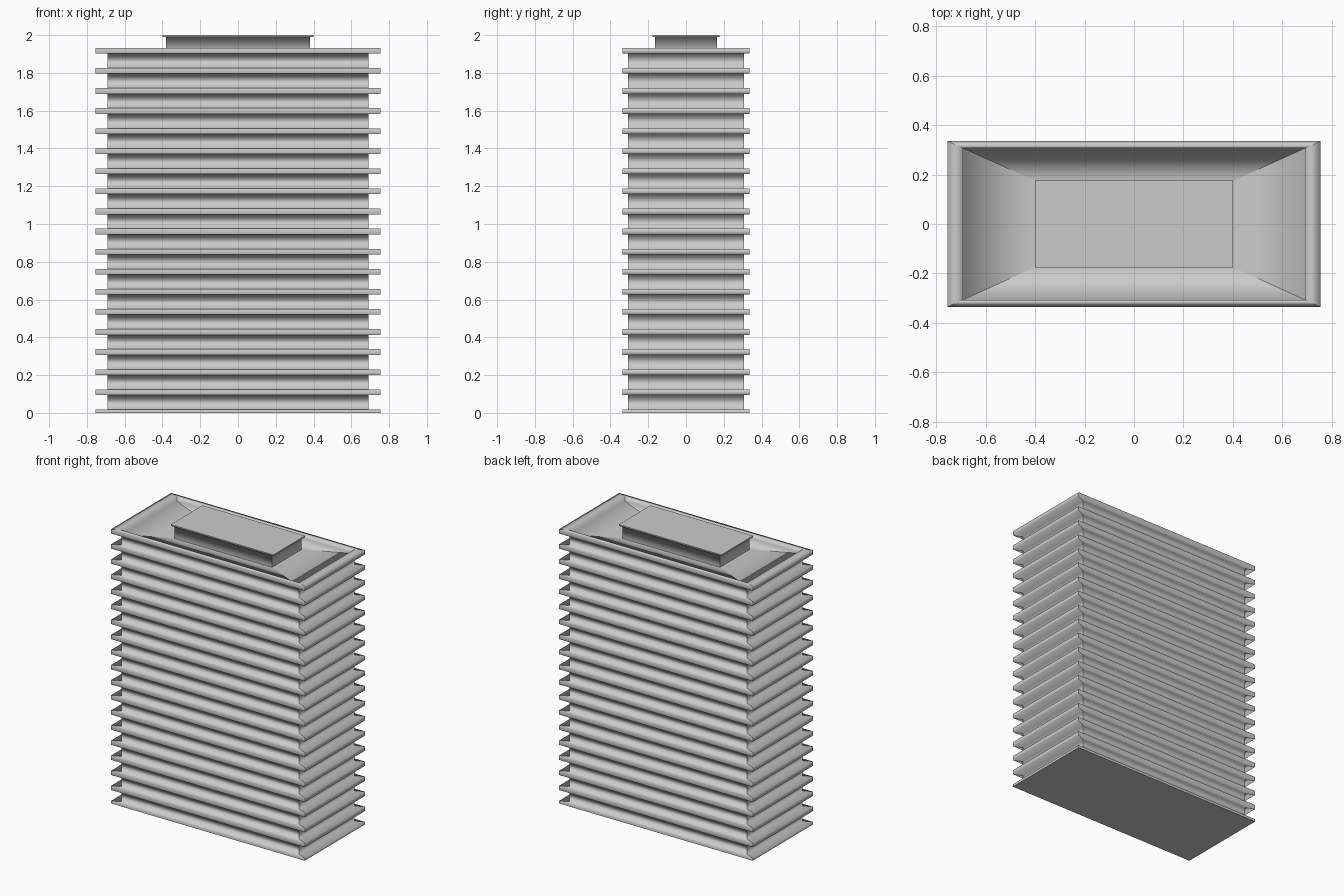
import bpy
import bmesh

if "Cube" in bpy.data.objects:
    bpy.data.objects.remove(bpy.data.objects["Cube"])


def loft(name, rings, cap_bottom=False, cap_top=False):
    """Stack rectangular rings (half_x, half_y, z); smooth along the profile, sharp at corners."""
    bm = bmesh.new()
    loops = [[bm.verts.new((sx * x, sy * y, z))
              for sx, sy in ((-1, -1), (1, -1), (1, 1), (-1, 1))]
             for x, y, z in rings]
    for a, b in zip(loops, loops[1:]):
        for i in range(4):
            j = (i + 1) % 4
            bm.faces.new((a[i], a[j], b[j], b[i]))
    ends = []
    if cap_bottom:
        ends.append(bm.faces.new(loops[0][::-1]))
    if cap_top:
        ends.append(bm.faces.new(loops[-1]))
    for f in bm.faces:
        f.smooth = True
    for a, b in zip(loops, loops[1:]):
        for i in range(4):
            bm.edges.get((a[i], b[i])).smooth = False
    for f in ends:
        for e in f.edges:
            e.smooth = False
    mesh = bpy.data.meshes.new(name)
    bm.to_mesh(mesh)
    bm.free()
    obj = bpy.data.objects.new(name, mesh)
    bpy.context.collection.objects.link(obj)
    return obj


SLAB = (0.755, 0.335)
WALL = (0.692, 0.307)
ROOM = (0.38, 0.165)
CAP = (0.40, 0.177)
FLOORS = 18
THICK = 0.03
BASE_TOP = 0.018
STEP = (1.932 - BASE_TOP) / FLOORS

# Tower: ground slab, then recessed wall and projecting slab for each floor
rings = [(*SLAB, 0), (*SLAB, BASE_TOP), (*WALL, BASE_TOP)]
for n in range(1, FLOORS + 1):
    top = BASE_TOP + n * STEP
    rings += [(*WALL, top - THICK), (*SLAB, top - THICK), (*SLAB, top), (*WALL, top)]

# Sunken roof inside the top slab's rim, running up to the roof room
roof_z = 1.902
rings += [(*WALL, roof_z), (*ROOM, roof_z)]
loft("tower", rings, cap_bottom=True)

# Roof room with a thin overhanging lid
loft("roof_room", [(*ROOM, roof_z), (*ROOM, 1.99), (*CAP, 1.99), (*CAP, 2.0)], cap_top=True)
